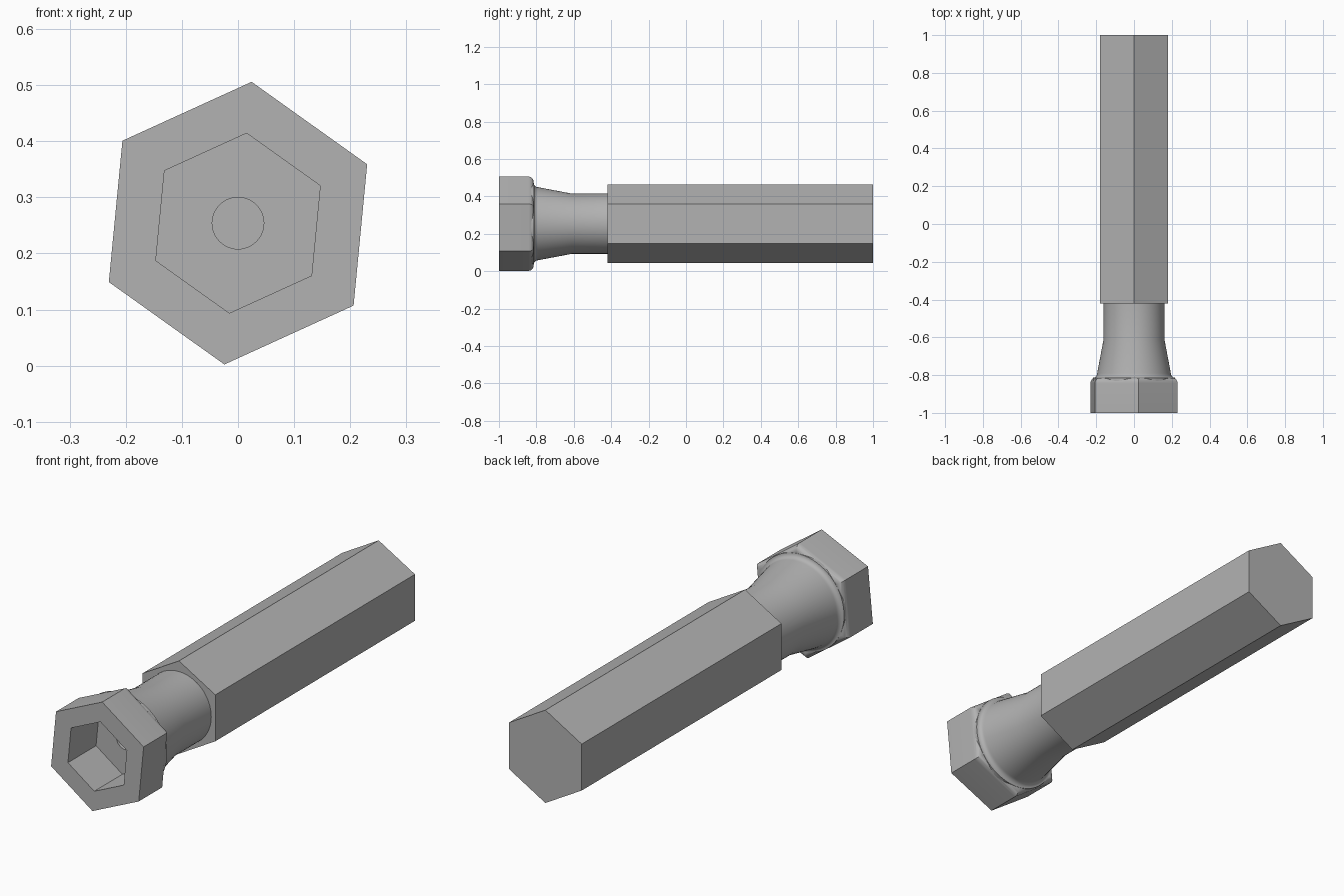
import bpy, bmesh, math

if "Cube" in bpy.data.objects:
    bpy.data.objects.remove(bpy.data.objects["Cube"])

AXIS_Z = 0.254          # height of the tool's long axis
HEAD_TURN = 24.5        # rotation of the socket head's hexagon, degrees

steel = bpy.data.materials.new("grey steel")
steel.use_nodes = True
steel.diffuse_color = (0.45, 0.45, 0.45, 1)
steel.node_tree.nodes["Principled BSDF"].inputs["Base Color"].default_value = (0.45, 0.45, 0.45, 1)


def loft(name, profile, sides, turn=0):
    """Closed solid along y from (y, radius) rings."""
    bm = bmesh.new()
    rings = []
    for y, r in profile:
        angles = [math.radians(turn) + math.tau * i / sides for i in range(sides)]
        rings.append([bm.verts.new((r * math.cos(a), y, AXIS_Z + r * math.sin(a))) for a in angles])
    for a, b in zip(rings, rings[1:]):
        for i in range(sides):
            j = (i + 1) % sides
            bm.faces.new((a[i], a[j], b[j], b[i]))
    bm.faces.new(rings[0])
    bm.faces.new(rings[-1])
    bmesh.ops.recalc_face_normals(bm, faces=bm.faces)
    mesh = bpy.data.meshes.new(name)
    bm.to_mesh(mesh)
    bm.free()
    mesh.materials.append(steel)
    ob = bpy.data.objects.new(name, mesh)
    bpy.context.collection.objects.link(ob)
    return ob


def combine(target, other, operation):
    """Apply a boolean and remove the helper."""
    mod = target.modifiers.new(operation, 'BOOLEAN')
    mod.operation = operation
    mod.solver = 'EXACT'
    mod.object = other
    bpy.context.view_layer.objects.active = target
    bpy.ops.object.modifier_apply(modifier=mod.name)
    bpy.data.objects.remove(other)


def quarter(n=6):
    return [math.pi / 2 * i / n for i in range(n + 1)]


# Hexagonal shaft
loft("hex_shaft", [(-0.42, 0.209), (1, 0.209)], 6, 30)

# Socket head with a rounded rear rim
rim = [(-0.842 + 0.027 * math.sin(a), 0.226 + 0.027 * math.cos(a)) for a in quarter()]
head = loft("socket_head", [(-1, 0.253)] + rim, 6, HEAD_TURN)

# Round neck: concave fillet, taper, straight collar
fillet = [(-0.79 - 0.024 * math.sin(a), 0.217 - 0.022 * math.cos(a)) for a in reversed(quarter())]
neck = loft("neck", [(-0.83, 0.217)] + fillet + [(-0.61, 0.161), (-0.42, 0.161)], 64)
combine(head, neck, 'UNION')

# Hexagonal socket and the small round bore in its floor
combine(head, loft("socket_cutter", [(-1.1, 0.161), (-0.8, 0.161)], 6, HEAD_TURN), 'DIFFERENCE')
combine(head, loft("bore_cutter", [(-0.9, 0.046), (-0.6, 0.046)], 48), 'DIFFERENCE')
head.name = "socket_head_and_neck"

bpy.ops.object.select_all(action='DESELECT')
head.select_set(True)
bpy.context.view_layer.objects.active = head
bpy.ops.object.shade_smooth_by_angle(angle=math.radians(32))
